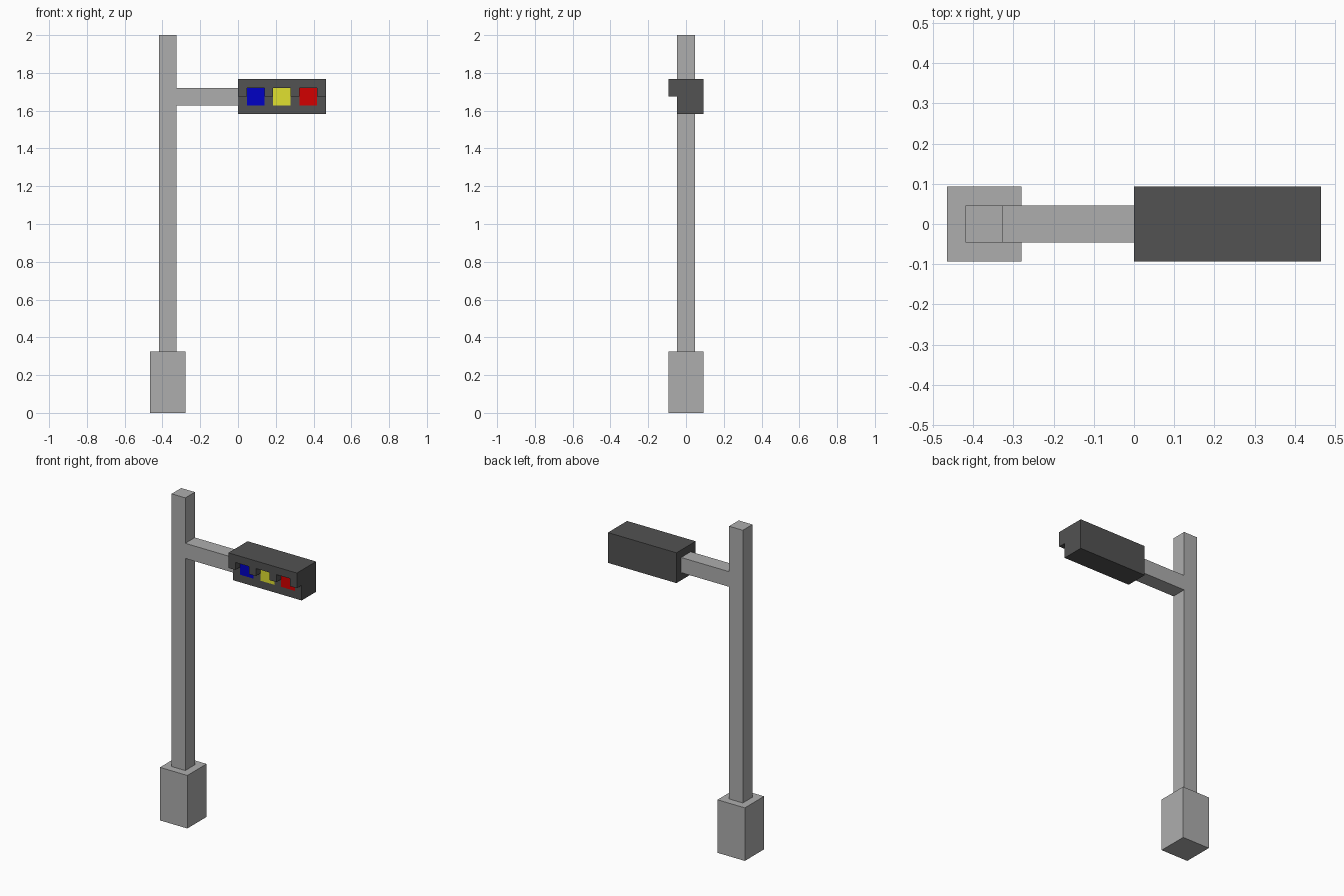
import bpy
import bmesh

if "Cube" in bpy.data.objects:
    bpy.data.objects.remove(bpy.data.objects["Cube"])

U = 2 / 43  # block module: the model is 43 modules tall


def material(name, rgb):
    mat = bpy.data.materials.new(name)
    mat.diffuse_color = (*rgb, 1)
    mat.use_nodes = True
    mat.node_tree.nodes["Principled BSDF"].inputs["Base Color"].default_value = mat.diffuse_color
    return mat


def add_object(name, bm, mat=None):
    bmesh.ops.recalc_face_normals(bm, faces=bm.faces)
    mesh = bpy.data.meshes.new(name)
    bm.to_mesh(mesh)
    bm.free()
    obj = bpy.data.objects.new(name, mesh)
    bpy.context.collection.objects.link(obj)
    if mat:
        mesh.materials.append(mat)
    return obj


def extrude_x(name, profile, x0, x1, mat=None):
    """Extrude a (y, z) profile from x0 to x1, all in modules."""
    bm = bmesh.new()
    face = bm.faces.new([bm.verts.new((x0 * U, y * U, z * U)) for y, z in profile])
    out = bmesh.ops.extrude_face_region(bm, geom=[face])
    verts = [v for v in out["geom"] if isinstance(v, bmesh.types.BMVert)]
    bmesh.ops.translate(bm, verts=verts, vec=((x1 - x0) * U, 0, 0))
    return add_object(name, bm, mat)


def box(name, x, y, z, mat=None):
    profile = [(y[0], z[0]), (y[1], z[0]), (y[1], z[1]), (y[0], z[1])]
    return extrude_x(name, profile, *x, mat)


dark = material("dark_housing", (0.085, 0.085, 0.085))
grey = material("grey_metal", (0.42, 0.42, 0.42))

# Base, pole and side arm
box("base", (-10, -6), (-2, 2), (0, 7), grey)
box("pole", (-9, -7), (-1, 1), (7, 43), grey)
box("arm", (-7, 0), (-1, 1), (35, 37), grey)

# Signal housing with an overhanging hood along its upper half
housing = extrude_x("signal_housing",
                    [(-1, 34), (2, 34), (2, 38), (-2, 38), (-2, 36), (-1, 36)],
                    0, 10, dark)

# Each lens sits in a pocket cut through the hood into the housing
lenses = [("blue", 1, (0.0, 0.0, 0.56)),
          ("yellow", 4, (0.75, 0.75, 0.03)),
          ("red", 7, (0.65, 0.0, 0.0))]
for name, x, rgb in lenses:
    cutter = box(name + "_pocket_cutter", (x, x + 2), (-3, 0), (35, 37))
    cutter.hide_render = True
    cutter.display_type = 'WIRE'
    mod = housing.modifiers.new(name + "_pocket", 'BOOLEAN')
    mod.operation = 'DIFFERENCE'
    mod.solver = 'EXACT'
    mod.object = cutter
    box(name + "_lens", (x, x + 2), (-1, 0), (35, 37), material(name + "_glass", rgb))
